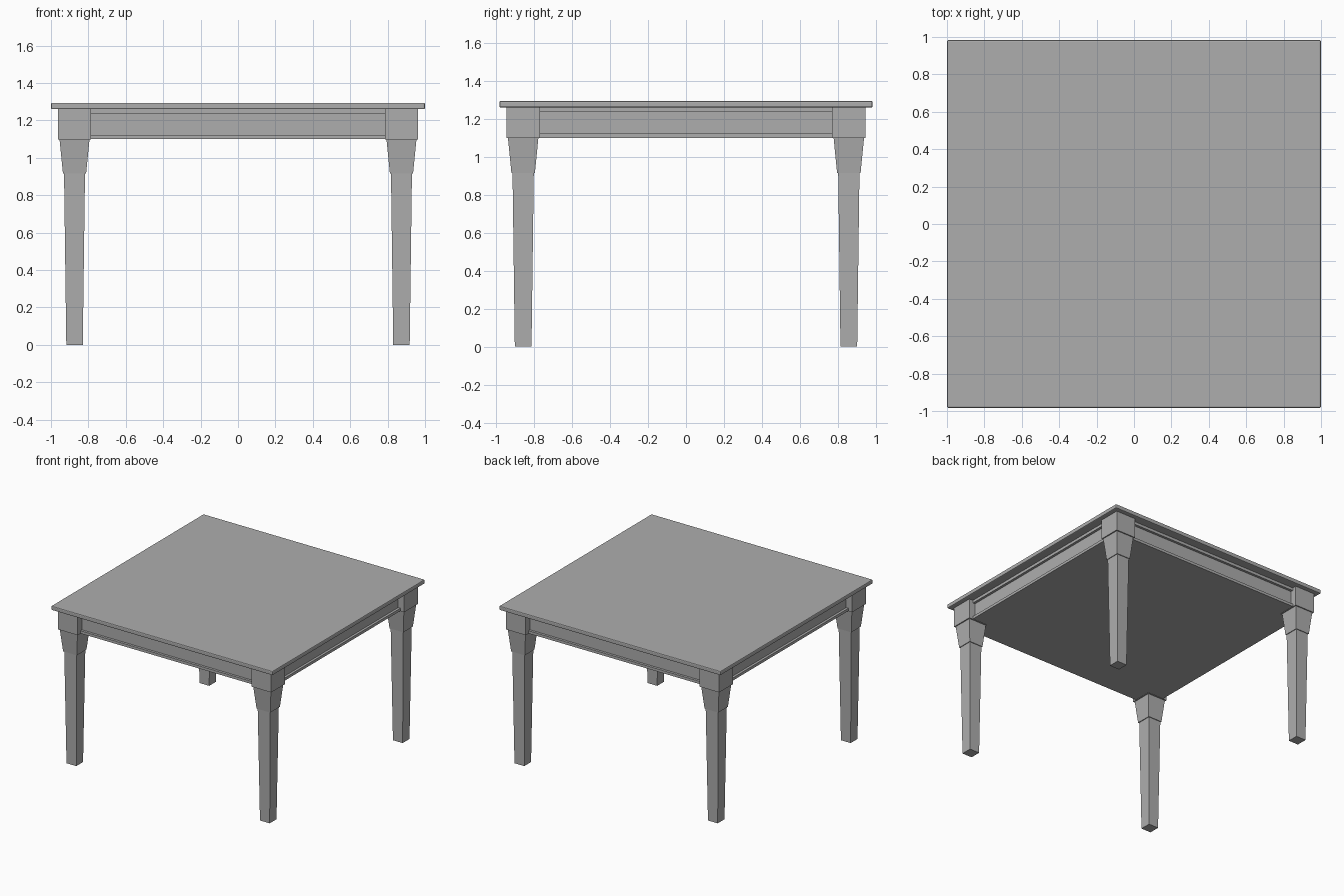
import bpy
import bmesh
from mathutils import Matrix

cube = bpy.data.objects.get("Cube")
if cube:
    bpy.data.objects.remove(cube, do_unlink=True)

GREY = (0.42, 0.42, 0.42, 1)
grey = bpy.data.materials.new("plain grey")
grey.use_nodes = True
grey.diffuse_color = GREY
grey.node_tree.nodes["Principled BSDF"].inputs["Base Color"].default_value = GREY

HALF_X, HALF_Y = 1.0, 0.983
LEG_X, LEG_Y = 0.874, 0.858


def finish(name, bm):
    bmesh.ops.recalc_face_normals(bm, faces=bm.faces)
    mesh = bpy.data.meshes.new(name)
    bm.to_mesh(mesh)
    bm.free()
    mesh.materials.append(grey)
    obj = bpy.data.objects.new(name, mesh)
    bpy.context.collection.objects.link(obj)
    return obj


def box(name, half_x, half_y, low, high):
    bm = bmesh.new()
    size = Matrix.Diagonal((2 * half_x, 2 * half_y, high - low, 1))
    bmesh.ops.create_cube(bm, size=1, matrix=Matrix.Translation((0, 0, (low + high) / 2)) @ size)
    return finish(name, bm)


def square_loft(name, x, y, sections):
    """Skin square sections given as (height, half width)."""
    bm = bmesh.new()
    rings = [[bm.verts.new((x + sx * h, y + sy * h, z))
              for sx, sy in ((-1, -1), (1, -1), (1, 1), (-1, 1))] for z, h in sections]
    for a, b in zip(rings, rings[1:]):
        for i in range(4):
            j = (i + 1) % 4
            bm.faces.new((a[i], a[j], b[j], b[i]))
    bm.faces.new(rings[0][::-1])
    bm.faces.new(rings[-1])
    return finish(name, bm)


# Table top with softened edges
top = box("table_top", HALF_X, HALF_Y, 1.26, 1.294)
bevel = top.modifiers.new("edge", "BEVEL")
bevel.width = 0.007
bevel.segments = 2

# Solid apron core with protruding rails above and below the panel
box("apron_panel", LEG_X + 0.035, LEG_Y + 0.035, 1.10, 1.26)
box("apron_bottom_rail", LEG_X + 0.055, LEG_Y + 0.055, 1.10, 1.122)
box("apron_top_rail", LEG_X + 0.055, LEG_Y + 0.055, 1.237, 1.26)

# Four legs: square post, tapered collar and slim tapered shaft
LEG = [(0, 0.044), (0.916, 0.056), (0.916, 0.062), (1.098, 0.08), (1.098, 0.089), (1.26, 0.089)]
for side, sx in (("left", 1), ("right", -1)):
    for end, sy in (("front", -1), ("back", 1)):
        square_loft(f"{end}_{side}_leg", sx * LEG_X, sy * LEG_Y, LEG)
